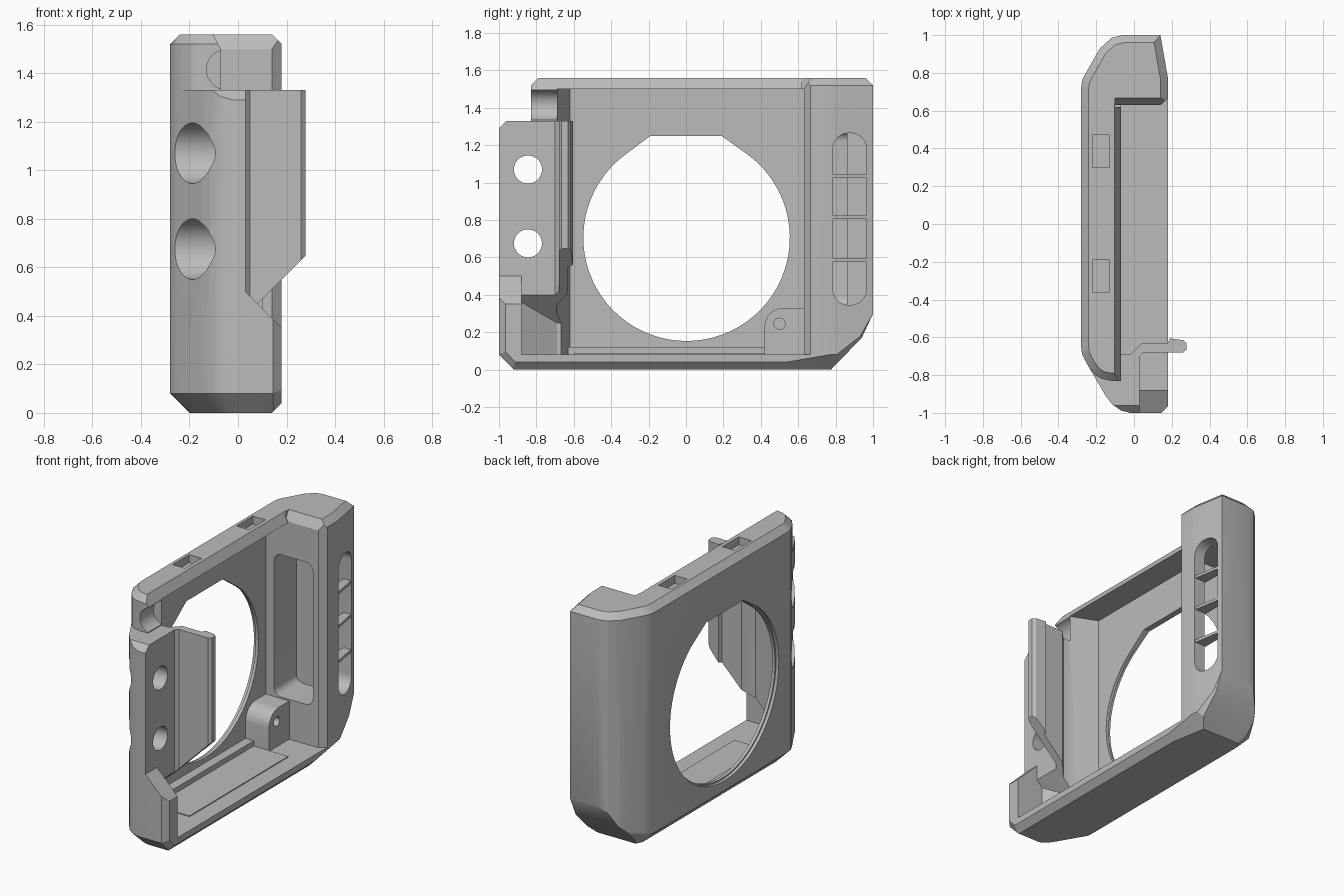
import bpy, bmesh
from math import cos, sin, pi, radians

cube = bpy.data.objects.get("Cube")
if cube:
    bpy.data.objects.remove(cube)

grey = bpy.data.materials.new("grey_plastic")
grey.use_nodes = True
grey.diffuse_color = (0.5, 0.5, 0.5, 1)
grey.node_tree.nodes["Principled BSDF"].inputs["Base Color"].default_value = (0.5, 0.5, 0.5, 1)


def prism(name, pts, axis, a, b, low=0, high=0):
    """Extrude a 2D profile along an axis; low/high add chamfered ends beyond a and b."""
    place = {"x": lambda p, t: (t, p[0], p[1]),
             "y": lambda p, t: (p[0], t, p[1]),
             "z": lambda p, t: (p[0], p[1], t)}[axis]
    bm = bmesh.new()
    lo = [bm.verts.new(place(p, a)) for p in pts]
    hi = [bm.verts.new(place(p, b)) for p in pts]
    caps = [bm.faces.new(lo), bm.faces.new(hi)]
    n = len(pts)
    for i in range(n):
        j = (i + 1) % n
        bm.faces.new((lo[i], lo[j], hi[j], hi[i]))
    bmesh.ops.recalc_face_normals(bm, faces=bm.faces)
    for face, size, way in ((caps[0], low, -1), (caps[1], high, 1)):
        if size:
            bmesh.ops.inset_individual(bm, faces=[face], thickness=size, use_even_offset=True)
            for v in face.verts:
                v.co["xyz".index(axis)] += way * size
    mesh = bpy.data.meshes.new(name)
    bm.to_mesh(mesh)
    bm.free()
    mesh.materials.append(grey)
    ob = bpy.data.objects.new(name, mesh)
    bpy.context.collection.objects.link(ob)
    return ob


def rect(x0, x1, y0, y1):
    return [(x0, y0), (x1, y0), (x1, y1), (x0, y1)]


def rounded(x0, x1, y0, y1, r, steps=6):
    pts = []
    for k, (cx, cy) in enumerate(rect(x0 + r, x1 - r, y0 + r, y1 - r)):
        for i in range(steps + 1):
            t = pi + k * pi / 2 + i * pi / 2 / steps
            pts.append((cx + r * cos(t), cy + r * sin(t)))
    return pts


def circle(cx, cy, r, n=32):
    return [(cx + r * cos(2 * pi * i / n), cy + r * sin(2 * pi * i / n)) for i in range(n)]


def combine(target, tool, operation):
    tool.hide_render = True
    mod = target.modifiers.new("combine", "BOOLEAN")
    mod.operation, mod.solver, mod.object = operation, "EXACT", tool
    bpy.context.view_layer.objects.active = target
    bpy.ops.object.modifier_apply(modifier=mod.name)
    bpy.data.objects.remove(tool)


def cut(target, pts, axis, a, b):
    combine(target, prism("cutter", pts, axis, a, b), "DIFFERENCE")


def truncated_hole(r):
    """Circle with straight shoulders and a flat top."""
    arc = [radians(128 + i * 284 / 56) for i in range(57)]
    return [(0.003 + r * cos(t), 0.705 + r * sin(t)) for t in arc] + [(0.19, 1.25), (-0.19, 1.25)]


# Outer shell with chamfered rims, trimmed by the side silhouette
outline = [(0.22, -1), (0.22, 0.54), (0.14, 1), (-0.06, 1), (-0.12, 0.985), (-0.18, 0.93),
           (-0.255, 0.8), (-0.275, 0.76), (-0.28, 0.72), (-0.28, -0.65), (-0.275, -0.69),
           (-0.255, -0.73), (-0.15, -0.91), (-0.115, -0.955), (-0.07, -0.987), (-0.02, -1)]
side = [(-1.005, 0.08), (-0.925, -0.005), (0.77, -0.005), (0.94, 0.17), (1.005, 0.31),
        (1.005, 1.7), (-1.005, 1.7)]
body = prism("frame_body", outline, "z", 0.08, 1.52, 0.08, 0.04)
combine(body, prism("silhouette", side, "x", -0.205, 0.14, 0.08, 0.04), "INTERSECT")
cut(body, [(0.13, 1.57), (0.19, 1.51), (0.3, 1.57)], "y", -1.2, 1.2)

# Shorter, rounded upper front end above a chamfered ledge
rim_end = [(0.6, -0.83), (0.6, 0.2), (-0.31, 0.2), (-0.31, -0.66), (-0.234, -0.765),
           (-0.205, -0.8), (-0.17, -0.82), (-0.12, -0.83)]
waste = prism("waste", rect(-0.5, 0.5, -1.2, -0.68), "z", 1.33, 1.65)
combine(waste, prism("rim_end", rim_end, "z", 1.2, 1.52, 0, 0.04), "DIFFERENCE")
combine(body, waste, "DIFFERENCE")
cut(body, [(-1.2, 1.09), (-0.95, 1.34), (-1.2, 1.34)], "x", -0.5, 0.5)

# Main compartment and the open top edge
cut(body, [(-0.24, -0.62), (-0.07, -0.69), (0.4, -0.69), (0.4, 0.63), (-0.24, 0.63)], "z", 0.08, 1.5)
cut(body, [(-0.07, 1.45), (-0.07, 1.5), (-0.11, 1.57), (0.4, 1.57), (0.4, 1.45)], "y", -1.2, 0.63)
cut(body, [(0.62, 1.49), (0.63, 1.5), (0.674, 1.57), (0.62, 1.57)], "x", -0.1, 0.4)
cut(body, [(0.14, 0.5), (0.14, 0.63), (0.19, 0.674), (0.19, 0.5)], "z", 0.08, 1.6)

# Side face of the post and the round groove above it
cut(body, [(0.03, 0.5), (0.23, 0.3), (0.4, 0.3), (0.4, 1.6), (0.03, 1.6)], "y", -1.2, -0.6)
cut(body, rect(-0.07, 0.4, -0.9, -0.6), "z", 1.33, 1.6)
cut(body, circle(-0.047, 1.415, 0.083), "y", -0.95, -0.69)

# Pocket under the post with a sloped ceiling
pocket = prism("pocket", [(-0.01, -0.88), (0.4, -0.88), (0.4, -0.6), (-0.12, -0.6), (-0.12, -0.69)],
               "z", 0.08, 0.6)
cut(pocket, [(-0.3, 0.07), (0.03, 0.4), (0.03, 0.8), (-0.3, 0.8)], "y", -1, -0.5)
combine(body, pocket, "DIFFERENCE")

# Large opening with a thin inner lip
cut(body, truncated_hole(0.552), "x", -0.4, -0.1)
cut(body, truncated_hole(0.562), "x", -0.4, -0.26)

# Counterbored screw holes in the post
for z in (0.675, 1.07):
    cut(body, circle(-0.845, z, 0.075), "x", -0.4, 0.2)
    cut(body, circle(-0.845, z, 0.125, 48), "x", -0.4, -0.07)

# Blind strap slots in the top rim
for y in (-0.275, 0.385):
    cut(body, rect(-0.22, -0.13, y - 0.085, y + 0.085), "z", 1.508, 1.6)

# Hollow grip with ribbed side openings
cut(body, rounded(-0.18, 0.1, 0.34, 1.27, 0.05), "y", 0.5, 0.86)
cut(body, rounded(0.785, 0.965, 0.345, 1.265, 0.085), "x", -0.05, 0.4)
for i, z in enumerate((0.585, 0.815, 1.035)):
    prism("grip_rib_%d" % (i + 1), [(0.09, 0.78), (0.172, 0.78), (0.14, 0.97), (0.09, 0.97)],
          "z", z - 0.009, z + 0.009)

# Corner boss with a screw hole
corner = [(0.52 + 0.1 * cos(t), 0.23 + 0.1 * sin(t))
          for t in (pi / 2 + i * pi / 16 for i in range(9))]
boss = prism("corner_boss", [(0.64, 0.33)] + corner + [(0.42, 0.07), (0.64, 0.07)], "x", -0.25, -0.07)
cut(boss, circle(0.5, 0.245, 0.03, 20), "x", -0.15, 0.1)

# Floor ridge and raised floor panel
prism("floor_ridge", rect(-0.25, -0.18, 0.07, 0.12), "y", -0.63, 0.43)
prism("floor_panel", rect(-0.19, 0.07, 0.075, 0.086), "y", -0.6, 0.42)

# Hooked flange beside the post
section = [(-0.1, -0.72), (0.03, -0.70), (0.05, -0.68), (0.26, -0.68), (0.278, -0.665),
           (0.278, -0.63), (0.26, -0.615), (0.19, -0.605), (0.18, -0.63), (0.04, -0.63),
           (-0.02, -0.69)]
flange = prism("hook_flange", section, "z", 0.2, 1.33)
cut(flange, [(-0.2, 0.17), (0.5, 0.87), (0.5, 0.0), (-0.2, 0.0)], "y", -1, 0)

# Smooth the round surfaces, keep the edges crisp
for ob in (body, boss, flange):
    bpy.ops.object.select_all(action="DESELECT")
    ob.select_set(True)
    bpy.context.view_layer.objects.active = ob
    bpy.ops.object.shade_smooth_by_angle(angle=radians(25))
